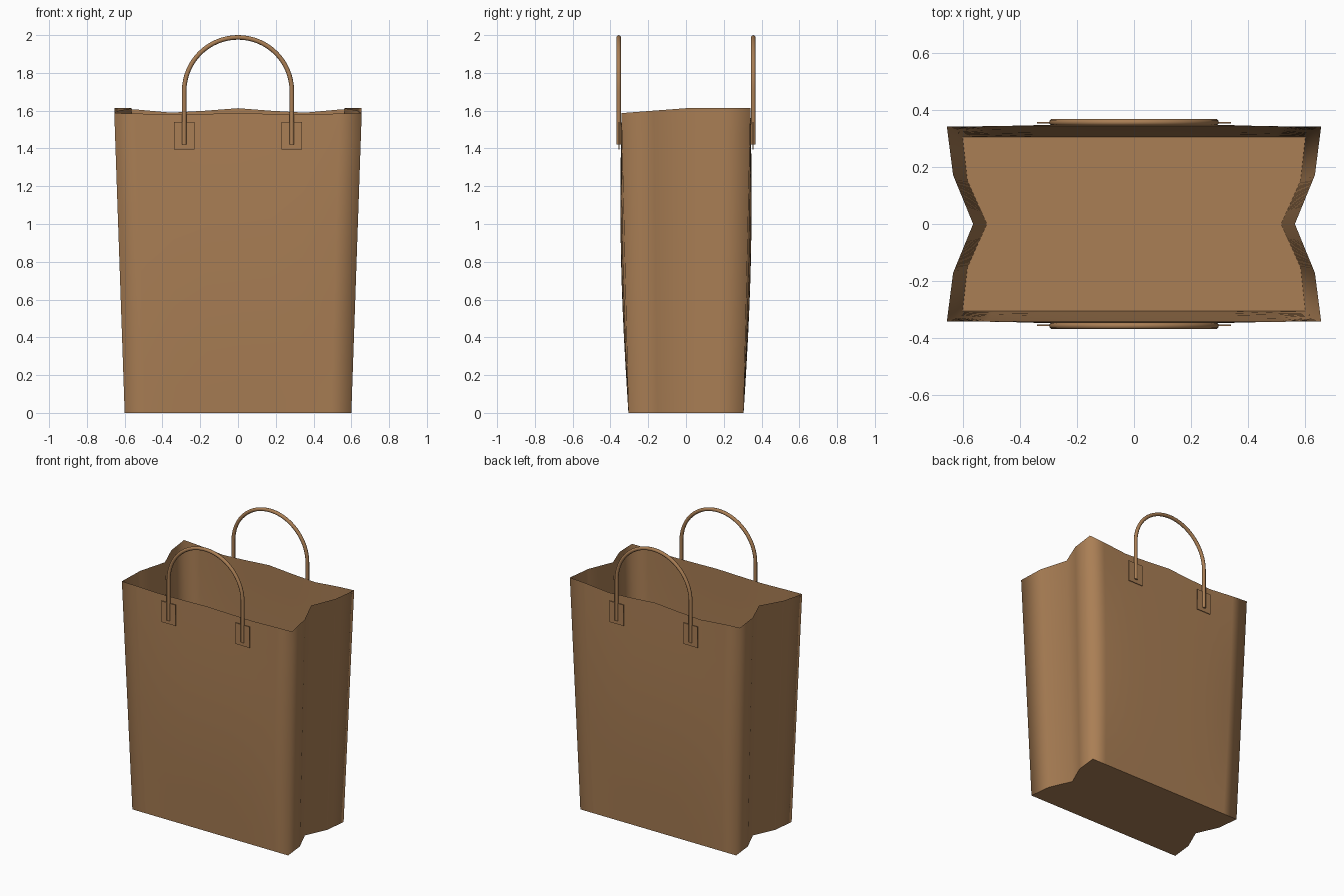
import bpy, bmesh, math
from mathutils import Vector

cube = bpy.data.objects.get("Cube")
if cube:
    bpy.data.objects.remove(cube, do_unlink=True)

paper = bpy.data.materials.new("kraft_brown")
paper.use_nodes = True
paper.diffuse_color = (0.40, 0.21, 0.09, 1)
paper.node_tree.nodes["Principled BSDF"].inputs["Base Color"].default_value = paper.diffuse_color


def add_object(name, data):
    obj = bpy.data.objects.new(name, data)
    bpy.context.collection.objects.link(obj)
    data.materials.append(paper)
    return obj


def lerp(a, b, t):
    return a + (b - a) * t


def rim_height(u, v):
    """Wavy top edge; u runs across the width, v from front to back."""
    back = 1.601 + 0.012 * math.cos(2 * math.pi * u)
    front = 1.583 + 0.004 * math.cos(2 * math.pi * u)
    return lerp(front, back, min(1, v + 1))


def wall_point(u, v, t):
    """Point at width u, depth v (both -1..1) and height fraction t."""
    fold = abs(v)
    if fold == 1:
        half = lerp(0.60, 0.655, t)
    elif fold == 0.5:
        half = lerp(0.583, 0.633, t)
    else:
        half = lerp(0.515, 0.563, t)
    bulge = 0.02 * math.sin(math.pi * t) * (1 - u ** 4) if fold == 1 else 0
    y = v * (lerp(0.305, 0.342, t) + bulge)
    return Vector((u * half, y, t * rim_height(u, v)))


# Outline of the bag: front panel, folded gusset, back panel, folded gusset
across = [-1, -0.82, -0.54, -0.27, 0, 0.27, 0.54, 0.82]
folds = [-1, -0.5, 0, 0.5]
half_loop = [(u, -1) for u in across] + [(1, v) for v in folds]
outline = half_loop + [(-u, -v) for u, v in half_loop]

# Walls
bm = bmesh.new()
levels = 12
rings = [[bm.verts.new(wall_point(u, v, i / levels)) for u, v in outline]
         for i in range(levels + 1)]
n = len(outline)
for low, high in zip(rings, rings[1:]):
    for i in range(n):
        j = (i + 1) % n
        bm.faces.new((low[i], low[j], high[j], high[i])).smooth = True
mesh = bpy.data.meshes.new("bag_walls")
bm.to_mesh(mesh)
bm.free()
add_object("bag_walls", mesh)

# Flat floor with its own crisp edge
bm = bmesh.new()
bm.faces.new([bm.verts.new(wall_point(u, v, 0)) for u, v in reversed(outline)])
mesh = bpy.data.meshes.new("bag_floor")
bm.to_mesh(mesh)
bm.free()
add_object("bag_floor", mesh)


def add_handle(name, y):
    radius, spring = 0.285, 1.703
    points = [(-radius, y, 1.42)]
    for i in range(33):
        a = math.pi * (1 - i / 32)
        points.append((radius * math.cos(a), y, spring + radius * math.sin(a)))
    points.append((radius, y, 1.42))
    curve = bpy.data.curves.new(name, "CURVE")
    curve.dimensions = "3D"
    curve.bevel_depth = 0.012
    curve.bevel_resolution = 3
    curve.use_fill_caps = True
    spline = curve.splines.new("POLY")
    spline.points.add(len(points) - 1)
    for p, co in zip(spline.points, points):
        p.co = (*co, 1)
    spline.use_smooth = True
    add_object(name, curve)


def add_patch(name, x, y):
    bm = bmesh.new()
    bmesh.ops.create_cube(bm, size=1)
    bmesh.ops.scale(bm, vec=(0.11, 0.005, 0.146), verts=bm.verts)
    bmesh.ops.translate(bm, vec=(x, y, 1.467), verts=bm.verts)
    mesh = bpy.data.meshes.new(name)
    bm.to_mesh(mesh)
    bm.free()
    add_object(name, mesh)


# Handles and their glued patches
for end, sign in (("front", -1), ("back", 1)):
    add_handle(end + "_handle", sign * 0.356)
    for side, x in (("left", 0.285), ("right", -0.285)):
        add_patch(f"{end}_{side}_patch", x, sign * 0.354)
